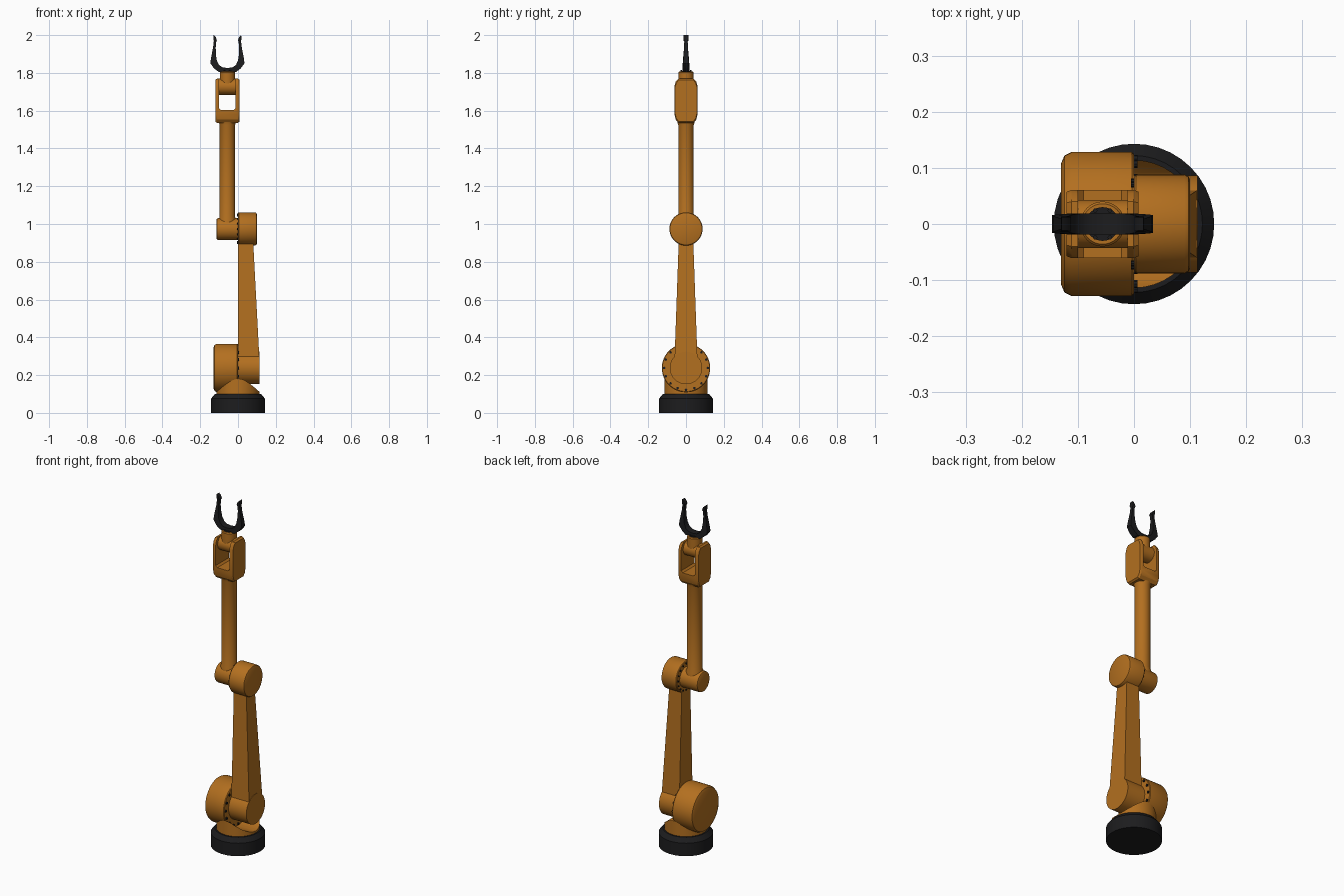
import bpy, bmesh
from math import sin, cos, pi, radians

if "Cube" in bpy.data.objects:
    bpy.data.objects.remove(bpy.data.objects["Cube"])

CX = -0.056  # centre line of the forearm, wrist and gripper


def material(name, rgb):
    m = bpy.data.materials.new(name)
    m.diffuse_color = (*rgb, 1)
    m.use_nodes = True
    m.node_tree.nodes["Principled BSDF"].inputs["Base Color"].default_value = m.diffuse_color
    return m


ORANGE = material("orange_paint", (0.45, 0.16, 0.014))
BLACK = material("black_metal", (0.012, 0.012, 0.013))


def make(name, bm, mat, loc=(0, 0, 0)):
    bmesh.ops.recalc_face_normals(bm, faces=bm.faces)
    me = bpy.data.meshes.new(name)
    bm.to_mesh(me)
    bm.free()
    ob = bpy.data.objects.new(name, me)
    ob.location = loc
    bpy.context.collection.objects.link(ob)
    if mat:
        me.materials.append(mat)
    return ob


def activate(ob):
    bpy.ops.object.select_all(action='DESELECT')
    ob.select_set(True)
    bpy.context.view_layer.objects.active = ob


def smooth(ob, angle=30):
    activate(ob)
    bpy.ops.object.shade_smooth_by_angle(angle=radians(angle))
    return ob


def loft(name, rings, mat, loc=(0, 0, 0)):
    """Skin a list of equal-length rings and cap both ends."""
    bm = bmesh.new()
    vs = [[bm.verts.new(p) for p in r] for r in rings]
    n = len(rings[0])
    for a, b in zip(vs, vs[1:]):
        for i in range(n):
            j = (i + 1) % n
            bm.faces.new((a[i], a[j], b[j], b[i]))
    bm.faces.new(vs[0])
    bm.faces.new(vs[-1])
    return make(name, bm, mat, loc)


def turned(name, profile, mat, loc=(0, 0, 0), axis='Z', n=40):
    """Turn (radius, height) points around an axis."""
    rings = []
    for r, h in profile:
        pts = [(r * cos(2 * pi * i / n), r * sin(2 * pi * i / n)) for i in range(n)]
        rings.append([(a, b, h) if axis == 'Z' else (h, a, b) for a, b in pts])
    return smooth(loft(name, rings, mat, loc))


def cut(ob, cutter):
    m = ob.modifiers.new("cut", 'BOOLEAN')
    m.operation, m.solver, m.object = 'DIFFERENCE', 'EXACT', cutter
    activate(ob)
    bpy.ops.object.modifier_apply(modifier=m.name)
    bpy.data.objects.remove(cutter)


def bolt_ring(name, count, radius, x, z, size, depth):
    """Small bolts on a circle facing along x."""
    bm = bmesh.new()
    for k in range(count):
        t = 2 * pi * k / count
        cy, cz = radius * cos(t), radius * sin(t)
        rings = [[bm.verts.new((s * depth, cy + size * cos(i * pi / 4), cz + size * sin(i * pi / 4)))
                  for i in range(8)] for s in (-1, 1)]
        for i in range(8):
            j = (i + 1) % 8
            bm.faces.new((rings[0][i], rings[0][j], rings[1][j], rings[1][i]))
        for r in rings:
            bm.faces.new(r)
    return make(name, bm, BLACK, (x, 0, z))


# Base and turntable, hollowed where the shoulder housing sits
turned("base", [(0.143, 0), (0.143, 0.075), (0.122, 0.1)], BLACK)
table = turned("turntable", [(0.114, 0.09), (0.114, 0.186)], ORANGE)
cut(table, turned("shoulder_cutter", [(0.127, -0.2), (0.127, 0.2)], None, (0, 0, 0.238), 'X'))
smooth(table)

# Shoulder housing
turned("shoulder_housing", [(0.108, -0.13), (0.122, -0.124), (0.128, -0.112), (0.128, -0.004), (0.125, 0)],
       ORANGE, (0, 0, 0.238), 'X', 48)
bolt_ring("shoulder_bolts", 16, 0.116, 0, 0.238, 0.007, 0.006)

# Upper arm: round hub and tapered beam
turned("upper_arm_hub", [(0.086, 0), (0.086, 0.113)], ORANGE, (0, 0, 0.238), 'X')


def section(z, x1, y):
    return [(0, -y, z), (x1, -y, z), (x1, y, z), (0, y, z)]


loft("upper_arm", [section(0.238, 0.113, 0.062), section(0.3, 0.1125, 0.06),
                   section(0.95, 0.078, 0.037)], ORANGE)

# Elbow housing and forearm knuckle
turned("elbow_housing", [(0.085, 0), (0.088, 0.004), (0.088, 0.09), (0.085, 0.097), (0.078, 0.1)],
       ORANGE, (0, 0, 0.974), 'X')
bolt_ring("elbow_bolts", 16, 0.076, 0, 0.974, 0.005, 0.005)
turned("forearm_knuckle", [(0.05, -0.114), (0.056, -0.111), (0.058, -0.104), (0.058, 0.002)],
       ORANGE, (0, 0, 0.973), 'X')

# Forearm tube with flared ends
turned("forearm", [(0.046, 0.99), (0.046, 1.024), (0.041, 1.036), (0.041, 1.525), (0.046, 1.54)],
       ORANGE, (CX, 0, 0))

# Wrist fork: chamfered block with a slot
side = [(-0.04, 1.535), (0.04, 1.535), (0.054, 1.552), (0.061, 1.58), (0.061, 1.73), (0.054, 1.754),
        (0.04, 1.77), (-0.04, 1.77), (-0.054, 1.754), (-0.061, 1.73), (-0.061, 1.58), (-0.054, 1.552)]


def fork_ring(x, s):
    return [(x, y * s, 1.6525 + (z - 1.6525) * s) for y, z in side]


fork = loft("wrist_fork", [fork_ring(-0.064, 0.94), fork_ring(-0.055, 1),
                           fork_ring(0.055, 1), fork_ring(0.064, 0.94)], ORANGE, (CX, 0, 0))
slot = [(-0.034, 1.603), (0.034, 1.603), (0.044, 1.613), (0.044, 1.9), (-0.044, 1.9), (-0.044, 1.613)]
cut(fork, loft("slot_cutter", [[(x, y, z) for x, z in slot] for y in (-0.2, 0.2)], None, (CX, 0, 0)))
smooth(fork, 25)

# Wrist pivot and gripper mount
turned("wrist_pivot", [(0.043, -0.05), (0.043, 0.05)], ORANGE, (CX, 0, 1.727), 'X')
turned("gripper_mount", [(0.04, 1.727), (0.04, 1.803), (0.036, 1.808)], ORANGE, (CX, 0, 0))
turned("mount_plate", [(0.03, 1.80), (0.03, 1.811)], BLACK, (CX, 0, 0))
for i, (sx, sy) in enumerate([(-1, -1), (1, -1), (-1, 1), (1, 1)]):
    turned(f"mount_bolt_{i + 1}", [(0.004, 1.805), (0.004, 1.814)], BLACK,
           (CX + sx * 0.013, sy * 0.024, 0), n=8)

# Gripper: outer x, outer z, inner x, inner z, half thickness; mirrored
stations = [(0, 1.805, 0, 1.826, 0.019), (0.046, 1.805, 0.026, 1.829, 0.019),
            (0.07, 1.823, 0.045, 1.842, 0.018), (0.09, 1.85, 0.056, 1.865, 0.016),
            (0.088, 1.872, 0.061, 1.895, 0.014), (0.076, 1.935, 0.062, 1.935, 0.010),
            (0.072, 1.97, 0.059, 1.965, 0.009), (0.074, 1.978, 0.056, 1.972, 0.013),
            (0.073, 2.0, 0.062, 1.99, 0.012)]
rings = [[(a, -w, b), (a, w, b), (c, w, d), (c, -w, d)] for a, b, c, d, w in stations]
grip = loft("gripper", rings, BLACK, (CX, 0, 0))
bm = bmesh.new()
bm.from_mesh(grip.data)
bmesh.ops.delete(bm, geom=[f for f in bm.faces if all(abs(v.co.x) < 1e-5 for v in f.verts)],
                 context='FACES_ONLY')
bm.to_mesh(grip.data)
bm.free()
grip.modifiers.new("mirror", 'MIRROR')
smooth(grip, 35)
